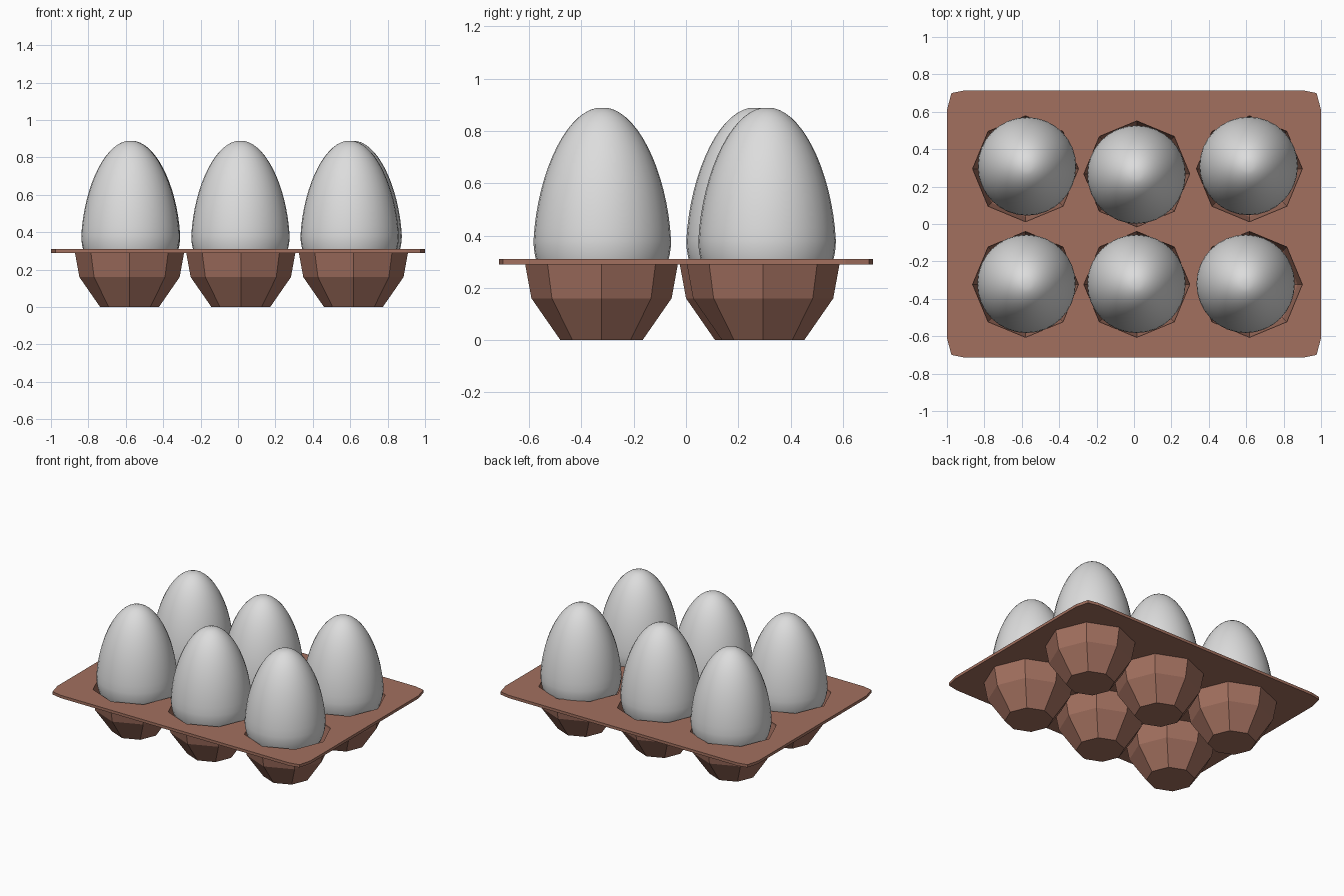
import bpy
import bmesh
from math import cos, sin, pi, sqrt

cube = bpy.data.objects.get("Cube")
if cube:
    bpy.data.objects.remove(cube, do_unlink=True)


def make_material(name, rgb):
    mat = bpy.data.materials.new(name)
    mat.use_nodes = True
    mat.diffuse_color = (*rgb, 1)
    mat.node_tree.nodes["Principled BSDF"].inputs["Base Color"].default_value = (*rgb, 1)
    return mat


cardboard = make_material("brown cardboard", (0.36, 0.16, 0.113))
shell = make_material("white eggshell", (0.72, 0.72, 0.72))


def ring(radius, x, y, sides):
    return [(x + radius * cos(2 * pi * i / sides), y + radius * sin(2 * pi * i / sides))
            for i in range(sides)]


def lathe(name, profile, sides, mat, location):
    """Stack rings of (radius, z) into a closed skin, first and last ring capped."""
    bm = bmesh.new()
    rings = [[bm.verts.new((px, py, z)) for px, py in ring(r, 0, 0, sides)] for r, z in profile]
    for low, high in zip(rings, rings[1:]):
        for i in range(sides):
            j = (i + 1) % sides
            bm.faces.new((low[i], low[j], high[j], high[i]))
    bm.faces.new(rings[0][::-1])
    bm.faces.new(rings[-1])
    bmesh.ops.recalc_face_normals(bm, faces=bm.faces)
    mesh = bpy.data.meshes.new(name)
    bm.to_mesh(mesh)
    bm.free()
    mesh.materials.append(mat)
    obj = bpy.data.objects.new(name, mesh)
    obj.location = location
    bpy.context.collection.objects.link(obj)
    return obj


def activate(obj):
    bpy.ops.object.select_all(action='DESELECT')
    obj.select_set(True)
    bpy.context.view_layer.objects.active = obj


# Cup centre, then egg centre, for each place in the tray
places = {
    "front_right": ((-0.58, -0.323), (-0.575, -0.32)),
    "front_middle": ((0.015, -0.323), (0.013, -0.32)),
    "front_left": ((0.617, -0.323), (0.597, -0.32)),
    "back_right": ((-0.58, 0.295), (-0.572, 0.308)),
    "back_middle": ((0.015, 0.268), (0.013, 0.264)),
    "back_left": ((0.617, 0.295), (0.613, 0.31)),
}

# Flat tray top: filled outline with clipped corners and octagonal holes
corner = [(1, 0.61), (0.976, 0.70), (0.9, 0.715)]
outline = (corner + [(-x, y) for x, y in corner[::-1]]
           + [(-x, -y) for x, y in corner] + [(x, -y) for x, y in corner[::-1]])
curve = bpy.data.curves.new("tray_top", 'CURVE')
curve.dimensions = '2D'
curve.fill_mode = 'BOTH'
curve.extrude = 0.01
for loop in [outline] + [ring(0.283, *cup, 8) for cup, egg in places.values()]:
    spline = curve.splines.new('POLY')
    spline.points.add(len(loop) - 1)
    for point, (x, y) in zip(spline.points, loop):
        point.co = (x, y, 0, 1)
    spline.use_cyclic_u = True
curve.materials.append(cardboard)
tray = bpy.data.objects.new("tray_top", curve)
tray.location.z = 0.3
bpy.context.collection.objects.link(tray)
activate(tray)
bpy.ops.object.convert(target='MESH')
bpy.ops.object.shade_flat()

# Cup wall: up the outside, over the rim, down the inside
cup_profile = [(0.157, 0), (0.268, 0.16), (0.293, 0.297),
               (0.283, 0.297), (0.257, 0.165), (0.15, 0.012)]

# Egg: long pointed upper half, short round lower half
egg_profile = []
for i in range(1, 32):
    t = -cos(pi * i / 32)
    radius = 0.263 * sqrt(1 - t * t) * (1 - 0.1 * max(t, 0))
    egg_profile.append((radius, 0.38 + t * (0.51 if t > 0 else 0.27)))

for place, (cup, egg) in places.items():
    lathe("cup_" + place, cup_profile, 8, cardboard, (*cup, 0))
    activate(lathe("egg_" + place, egg_profile, 32, shell, (*egg, 0)))
    bpy.ops.object.shade_smooth_by_angle(angle=pi / 4)
